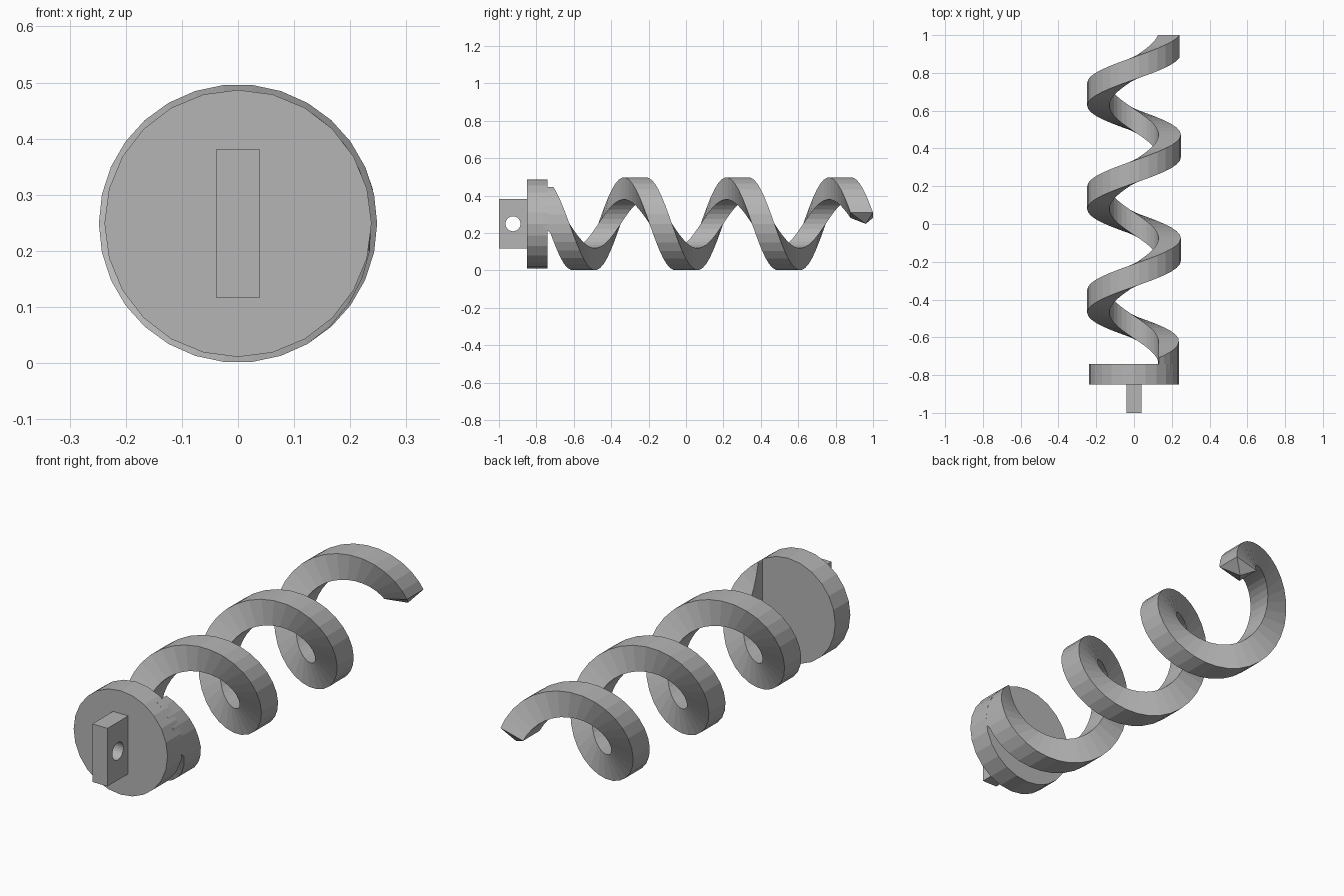
import bpy, bmesh
from math import sin, cos, radians
from mathutils import Matrix, Vector

cube = bpy.data.objects.get("Cube")
if cube:
    bpy.data.objects.remove(cube, do_unlink=True)

steel = bpy.data.materials.new("grey_steel")
GREY = (0.46, 0.46, 0.46, 1)
steel.diffuse_color = GREY
steel.use_nodes = True
steel.node_tree.nodes["Principled BSDF"].inputs["Base Color"].default_value = GREY

AXIS_Z = 0.249      # height of the long axis
PITCH = 0.548       # advance per turn
HALF_W = 0.06       # half of the blade width along y
OUTER, INNER = 0.248, 0.13
CAP_R = 0.238


def finish(bm, name):
    bmesh.ops.recalc_face_normals(bm, faces=bm.faces)
    mesh = bpy.data.meshes.new(name)
    bm.to_mesh(mesh)
    bm.free()
    mesh.materials.append(steel)
    obj = bpy.data.objects.new(name, mesh)
    bpy.context.collection.objects.link(obj)
    return obj


def cylinder(name, radius, depth, sides, matrix):
    bm = bmesh.new()
    bmesh.ops.create_cone(bm, cap_ends=True, segments=sides, radius1=radius,
                          radius2=radius, depth=depth, matrix=matrix)
    return finish(bm, name)


# Round end plate
cylinder("end_plate", CAP_R, 0.11, 24,
         Matrix.Translation((0, -0.795, AXIS_Z)) @ Matrix.Rotation(radians(90), 4, 'X'))

# Drive lug with a cross hole
bm = bmesh.new()
bmesh.ops.create_cube(bm, size=1, matrix=Matrix.Translation((0, -0.92, AXIS_Z))
                      @ Matrix.Diagonal((0.077, 0.16, 0.266, 1)))
lug = finish(bm, "drive_lug")
cutter = cylinder("hole_cutter", 0.04, 0.3, 24,
                  Matrix.Translation((0, -0.925, AXIS_Z)) @ Matrix.Rotation(radians(90), 4, 'Y'))
cutter.hide_render = True
cut = lug.modifiers.new("cross_hole", 'BOOLEAN')
cut.object = cutter
cut.solver = 'EXACT'
bpy.context.view_layer.objects.active = lug
bpy.ops.object.modifier_apply(modifier=cut.name)
bpy.data.objects.remove(cutter, do_unlink=True)


# Spiral blade: a rectangular section swept clockwise along +y
def point(radius, turn, y):
    a = radians(turn)
    return Vector((radius * cos(a), y, AXIS_Z - radius * sin(a)))


def section(turn):
    y = -0.683 + PITCH * turn / 360
    low, high = y - HALF_W, y + HALF_W
    if turn <= 0:
        # root block: flat inner wall, reaching into the end plate
        inner, outer, low = INNER / cos(radians(turn)), CAP_R - 0.001, -0.78
    else:
        inner = INNER
        outer = CAP_R + (OUTER - CAP_R) * min(1, turn / 60)
    return [point(inner, turn, low), point(outer, turn, low),
            point(outer, turn, high), point(inner, turn, high)]


START, END, STEP = -56, 1066, 12
turns = [START] + list(range(-48, END, STEP)) + [END]
bm = bmesh.new()
rings = [[bm.verts.new(p) for p in section(t)] for t in turns]
for a, b in zip(rings, rings[1:]):
    for i in range(4):
        j = (i + 1) % 4
        bm.faces.new((a[i], a[j], b[j], b[i]))
bm.faces.new(rings[0])
# pointed tip
tip = bm.verts.new(point((OUTER + INNER) / 2, 1080, -0.683 + 3 * PITCH))
for i in range(4):
    bm.faces.new((rings[-1][i], rings[-1][(i + 1) % 4], tip))
finish(bm, "spiral_blade")
